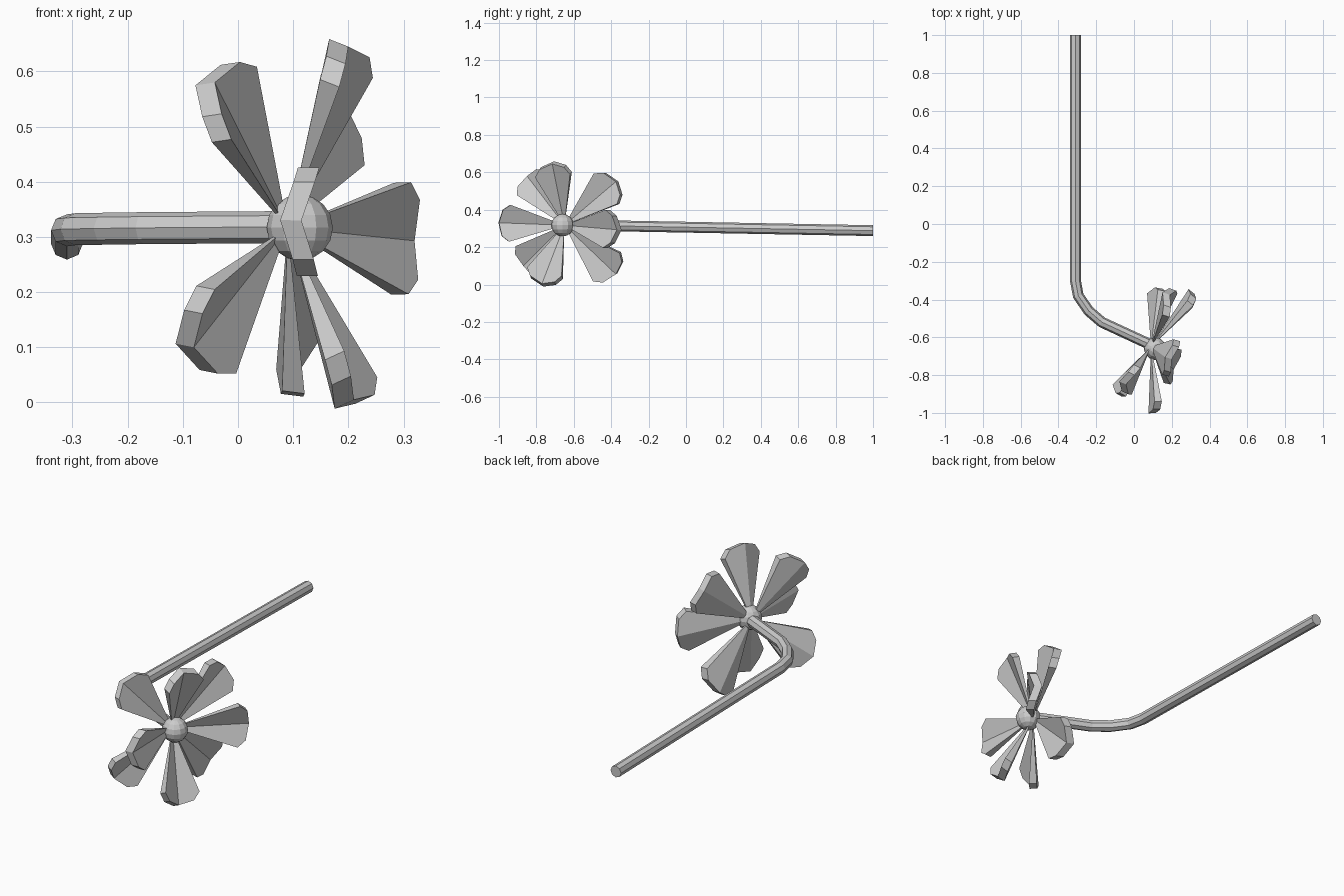
import bpy, bmesh
from mathutils import Vector

if "Cube" in bpy.data.objects:
    bpy.data.objects.remove(bpy.data.objects["Cube"])

AXIS = Vector((0.95, -0.31, 0.0))      # direction the flower faces
HUB = Vector((0.09, -0.65, 0.317))     # point where the petals meet

# Stem: eight-sided rod with a rounded bend
path = [(-0.31, 1.0, 0.288), (-0.31, -0.30, 0.312), (-0.295, -0.38, 0.314),
        (-0.24, -0.46, 0.315), (-0.17, -0.52, 0.316), (0.10, -0.645, 0.318)]
curve = bpy.data.curves.new("stem", "CURVE")
curve.dimensions = "3D"
curve.bevel_depth = 0.029
curve.bevel_resolution = 2
curve.use_fill_caps = True
spline = curve.splines.new("POLY")
spline.points.add(len(path) - 1)
for point, co in zip(spline.points, path):
    point.co = (*co, 1)
spline.use_smooth = False
bpy.context.collection.objects.link(bpy.data.objects.new("stem", curve))

# Flower centre: low-poly ball
bpy.ops.mesh.primitive_uv_sphere_add(segments=12, ring_count=8, radius=0.06,
                                     location=(0.112, -0.66, 0.317))
bpy.context.object.name = "flower_centre"


def petal(name, tip):
    """Creased wedge that widens and thickens from the hub to a rounded tip."""
    along = Vector(tip) - HUB
    length = along.length
    along.normalize()
    up = (AXIS - along * AXIS.dot(along)).normalized()
    side = up.cross(along)
    # distance, half width, lift of the front rim
    rim = [(0.84, -0.28, 0.10), (0.95, -0.20, 0.07), (1.0, 0, 0),
           (0.95, 0.20, 0.07), (0.84, 0.28, 0.10)]
    bm = bmesh.new()
    apex = bm.verts.new(HUB)

    def row(drop):
        return [bm.verts.new(HUB + length * (along * r + side * w + up * (h - drop)))
                for r, w, h in rim]
    front, back = row(0.0), row(0.11)
    for verts in (front, back):
        bm.faces.new([apex] + verts[:3])
        bm.faces.new([apex] + verts[2:])
    for i in range(4):
        bm.faces.new([front[i], front[i + 1], back[i + 1], back[i]])
    for i in (0, 4):
        bm.faces.new([apex, front[i], back[i]])
    bmesh.ops.recalc_face_normals(bm, faces=bm.faces)
    mesh = bpy.data.meshes.new(name)
    bm.to_mesh(mesh)
    bm.free()
    bpy.context.collection.objects.link(bpy.data.objects.new(name, mesh))


# Two alternating layers of four petals
front_tips = [(0.20, -0.715, 0.645), (0.115, -1.0, 0.33),
              (0.21, -0.77, 0.005), (0.32, -0.37, 0.293)]
back_tips = [(-0.042, -0.85, 0.58), (-0.08, -0.87, 0.10),
             (0.11, -0.375, 0.055), (0.19, -0.375, 0.55)]
for i in range(4):
    petal(f"front_petal_{i + 1}", front_tips[i])
    petal(f"back_petal_{i + 1}", back_tips[i])
